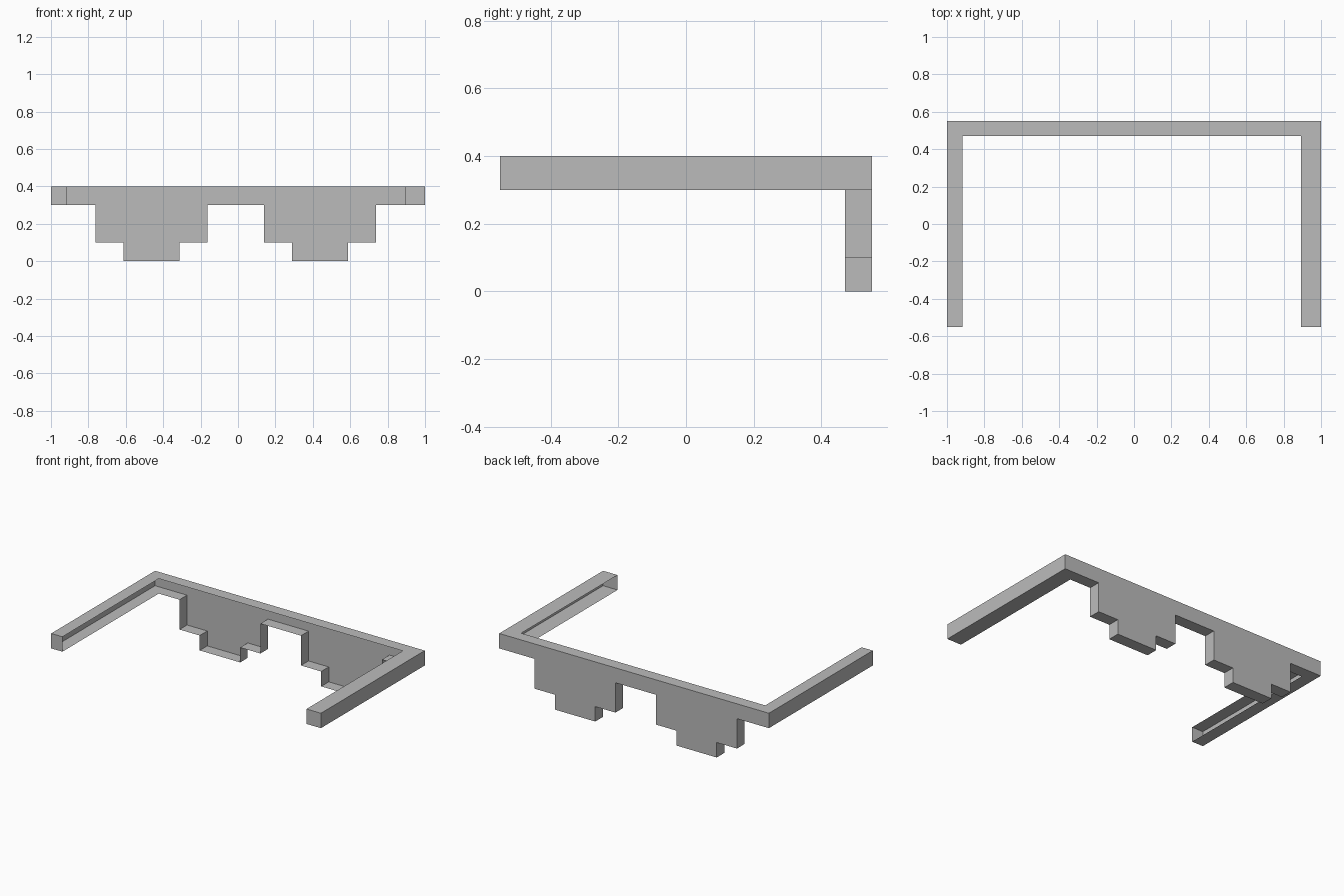
import bpy
import bmesh
from mathutils import Vector

cube = bpy.data.objects.get("Cube")
if cube:
    bpy.data.objects.remove(cube, do_unlink=True)

# Main dimensions: the frame is a thin shell, open towards its inner side
BACK, INNER, FRONT = 0.55, 0.47, -0.55
RIGHT_IN, LEFT_IN = -0.917, 0.893
TOP, RAIL, STEP = 0.4, 0.3, 0.1

grey = bpy.data.materials.new("plain grey")
grey.use_nodes = True
colour = (0.5, 0.5, 0.5, 1)
grey.diffuse_color = colour
grey.node_tree.nodes["Principled BSDF"].inputs["Base Color"].default_value = colour


def make_shell(name, faces):
    """Each face is (outward direction, list of corners)."""
    bm = bmesh.new()
    for out, corners in faces:
        face = bm.faces.new([bm.verts.new(c) for c in corners])
        face.normal_update()
        if face.normal.dot(Vector(out)) < 0:
            face.normal_flip()
    bmesh.ops.remove_doubles(bm, verts=bm.verts, dist=0.0001)
    mesh = bpy.data.meshes.new(name)
    bm.to_mesh(mesh)
    bm.free()
    mesh.materials.append(grey)
    obj = bpy.data.objects.new(name, mesh)
    bpy.context.collection.objects.link(obj)
    return obj


# Stepped lower outline: two hanging panels below the rail
def hanging_panel(start):
    a, b, c, d = start, start + 0.15, start + 0.45, start + 0.6
    return [(a, RAIL), (a, STEP), (b, STEP), (b, 0),
            (c, 0), (c, STEP), (d, STEP), (d, RAIL)]


steps = hanging_panel(-0.763) + hanging_panel(0.138)

# Back wall with the stepped outline
outline = [(-1, TOP), (-1, RAIL)] + steps + [(1, RAIL), (1, TOP)]
make_shell("back_wall", [((0, 1, 0), [(x, BACK, z) for x, z in outline])])

# Ledges running forward along the stepped lower edge
lower = [(RIGHT_IN, RAIL)] + steps + [(LEFT_IN, RAIL)]
ledges = []
for (x1, z1), (x2, z2) in zip(lower, lower[1:]):
    out = (z2 - z1, 0, -(x2 - x1))
    ledges.append((out, [(x1, BACK, z1), (x2, BACK, z2),
                         (x2, INNER, z2), (x1, INNER, z1)]))
make_shell("stepped_ledges", ledges)

# U-shaped top of the frame
plan = [(-1, FRONT), (RIGHT_IN, FRONT), (RIGHT_IN, INNER), (LEFT_IN, INNER),
        (LEFT_IN, FRONT), (1, FRONT), (1, BACK), (-1, BACK)]
make_shell("frame_top", [((0, 0, 1), [(x, y, TOP) for x, y in plan])])

# Side arms: outer wall, underside and front cap
for name, outer, inner in (("right_arm", -1, RIGHT_IN), ("left_arm", 1, LEFT_IN)):
    make_shell(name, [
        ((outer, 0, 0), [(outer, FRONT, RAIL), (outer, BACK, RAIL),
                         (outer, BACK, TOP), (outer, FRONT, TOP)]),
        ((0, 0, -1), [(outer, FRONT, RAIL), (outer, BACK, RAIL),
                      (inner, BACK, RAIL), (inner, FRONT, RAIL)]),
        ((0, -1, 0), [(outer, FRONT, RAIL), (inner, FRONT, RAIL),
                      (inner, FRONT, TOP), (outer, FRONT, TOP)]),
    ])
